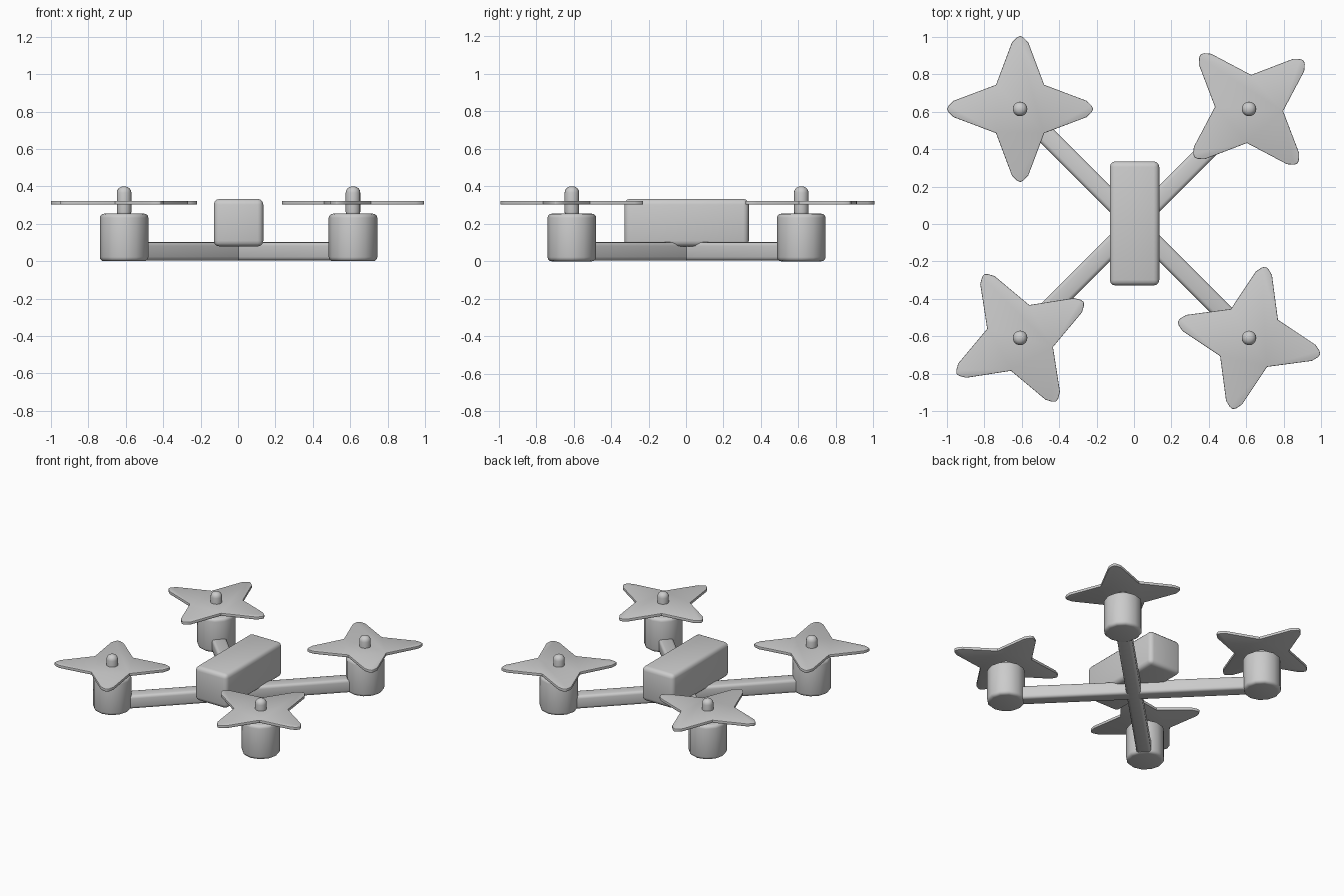
import bpy, bmesh
from math import radians, cos, sin, pi
from mathutils import Vector

if "Cube" in bpy.data.objects:
    bpy.data.objects.remove(bpy.data.objects["Cube"])


def finish(obj, bevel, segments):
    """Round the hard edges and shade smooth."""
    bpy.ops.object.select_all(action='DESELECT')
    obj.select_set(True)
    bpy.context.view_layer.objects.active = obj
    mod = obj.modifiers.new("bevel", 'BEVEL')
    mod.width = bevel
    mod.segments = segments
    mod.limit_method = 'ANGLE'
    mod.angle_limit = radians(50)
    bpy.ops.object.modifier_apply(modifier=mod.name)
    bpy.ops.object.shade_smooth_by_angle(angle=radians(35))
    return obj


def box(name, center, size, angle=0.0, bevel=0.02):
    bpy.ops.mesh.primitive_cube_add(size=1, location=center, rotation=(0, 0, angle))
    obj = bpy.context.object
    obj.name = name
    obj.scale = size
    bpy.ops.object.transform_apply(location=False, rotation=False, scale=True)
    return finish(obj, bevel, 3)


def cylinder(name, x, y, z0, z1, radius, sides, bevel, segments):
    bpy.ops.mesh.primitive_cylinder_add(vertices=sides, radius=radius, depth=z1 - z0,
                                        location=(x, y, (z0 + z1) / 2))
    obj = bpy.context.object
    obj.name = name
    return finish(obj, bevel, segments)


def propeller(name, x, y, z0, z1, angle):
    """Four-pointed star plate with blunt tips."""
    blade = [(0.129, -0.129), (0.355, -0.044), (0.382, -0.018),
             (0.391, 0), (0.382, 0.018), (0.355, 0.044)]
    bm = bmesh.new()
    verts = []
    for k in range(4):
        a = k * pi / 2
        for px, py in blade:
            verts.append(bm.verts.new((px * cos(a) - py * sin(a),
                                       px * sin(a) + py * cos(a), z0)))
    face = bm.faces.new(verts)
    top = bmesh.ops.extrude_face_region(bm, geom=[face])
    bmesh.ops.translate(bm, vec=Vector((0, 0, z1 - z0)),
                        verts=[g for g in top["geom"] if isinstance(g, bmesh.types.BMVert)])
    bmesh.ops.recalc_face_normals(bm, faces=bm.faces)
    mesh = bpy.data.meshes.new(name)
    bm.to_mesh(mesh)
    bm.free()
    obj = bpy.data.objects.new(name, mesh)
    bpy.context.collection.objects.link(obj)
    obj.location = (x, y, 0)
    obj.rotation_euler.z = angle
    return finish(obj, 0.004, 2)


CX, CY, R = 0.003, 0.003, 0.612

# central body
box("body", (CX, CY, 0.206), (0.264, 0.664, 0.254), bevel=0.03)

# crossed arms
for name, angle in (("arm_a", pi / 4), ("arm_b", -pi / 4)):
    box(name, (CX, CY, 0.053), (1.62, 0.1, 0.098), angle, 0.02)

# motors, shafts and propellers at the four corners
corners = {"front_left": (-1, -1, 29.5), "front_right": (1, -1, -13),
           "back_left": (-1, 1, 0), "back_right": (1, 1, 41.5)}
for corner, (sx, sy, turn) in corners.items():
    x, y = CX + sx * R, CY + sy * R
    cylinder(corner + "_motor", x, y, 0.0, 0.254, 0.13, 12, 0.022, 3)
    cylinder(corner + "_shaft", x, y, 0.23, 0.4, 0.039, 16, 0.034, 4)
    propeller(corner + "_propeller", x, y, 0.302, 0.323, radians(turn))
